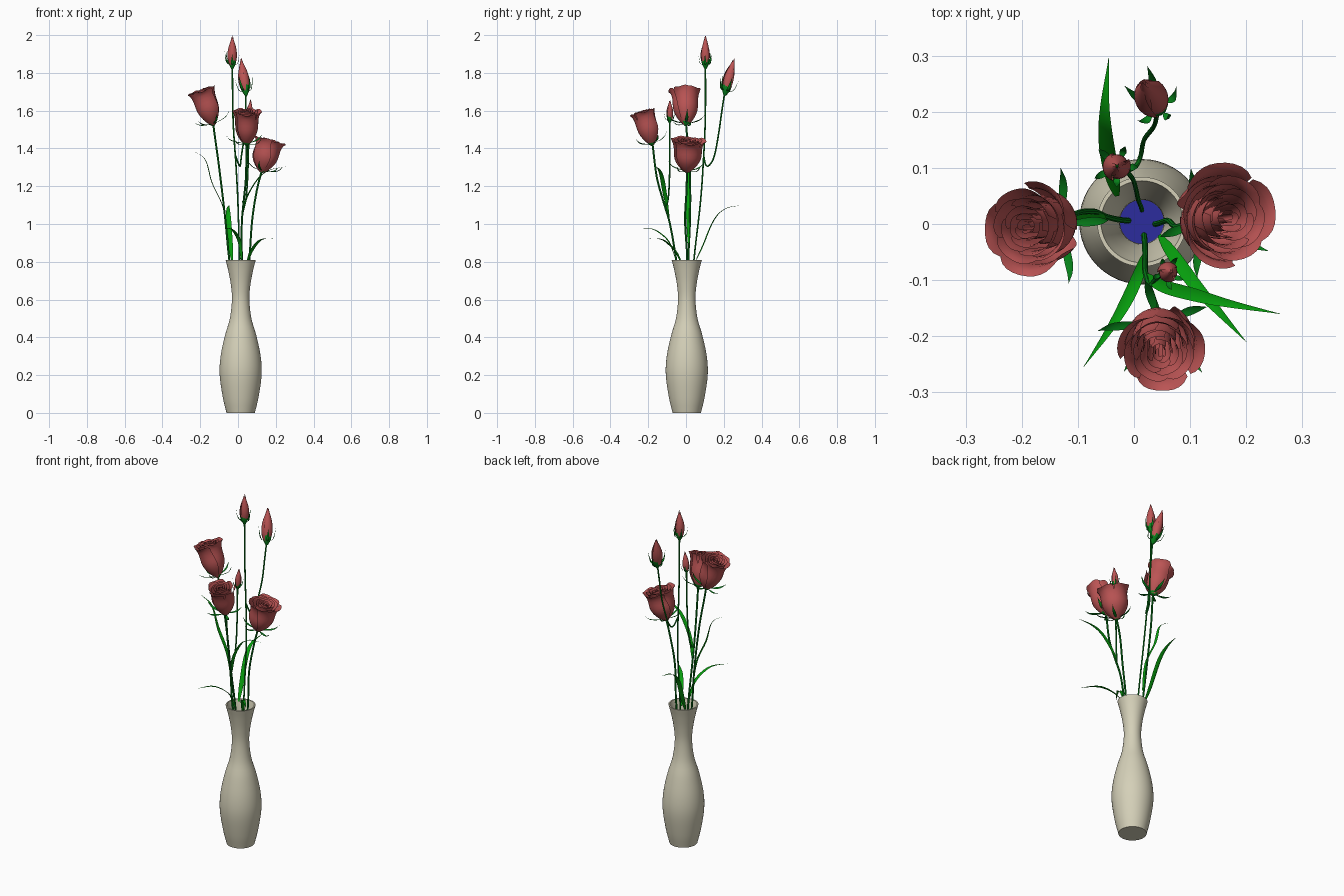
import bpy, bmesh, math, random
from mathutils import Vector, Matrix

if "Cube" in bpy.data.objects:
    bpy.data.objects.remove(bpy.data.objects["Cube"])

random.seed(4)


def material(name, rgb):
    m = bpy.data.materials.new(name)
    m.diffuse_color = (*rgb, 1)
    m.use_nodes = True
    m.node_tree.nodes["Principled BSDF"].inputs["Base Color"].default_value = m.diffuse_color
    return m


CLAY = material("clay", (0.66, 0.63, 0.48))
RED = material("petal_red", (0.5, 0.09, 0.09))
STEM = material("stem_green", (0.002, 0.22, 0.01))
LEAF = material("leaf_green", (0.002, 0.34, 0.004))
BLUE = material("water_blue", (0.025, 0.025, 0.34))


def finish(bm, name, mat):
    me = bpy.data.meshes.new(name)
    bm.to_mesh(me)
    bm.free()
    me.materials.append(mat)
    ob = bpy.data.objects.new(name, me)
    bpy.context.collection.objects.link(ob)
    return ob


def spline(pts, n=6):
    """Smooth path through points, n samples per span."""
    p = [Vector(q) for q in pts]
    p = [2 * p[0] - p[1]] + p + [2 * p[-1] - p[-2]]
    out = []
    for i in range(1, len(p) - 2):
        a, b, c, d = p[i - 1:i + 3]
        for k in range(n):
            t = k / n
            out.append(0.5 * (2 * b + (c - a) * t + (2 * a - 5 * b + 4 * c - d) * t * t
                              + (3 * b - a - 3 * c + d) * t ** 3))
    return out + [p[-2]]


def skin(bm, rows, closed=False):
    """Join equal-length rows of points with quads."""
    vs = [[bm.verts.new(p) for p in r] for r in rows]
    n = len(vs[0])
    for a, b in zip(vs, vs[1:]):
        for j in range(n if closed else n - 1):
            k = (j + 1) % n
            bm.faces.new((a[j], a[k], b[k], b[j]))
    return vs


def ring(r, z, n, c=(0, 0)):
    return [Vector((c[0] + r * math.cos(2 * math.pi * i / n),
                    c[1] + r * math.sin(2 * math.pi * i / n), z)) for i in range(n)]


def tube(bm, pts, r=0.006, n=8):
    path = spline(pts)
    rows = []
    for i, p in enumerate(path):
        t = (path[min(i + 1, len(path) - 1)] - path[max(i - 1, 0)]).normalized()
        s = Vector((0, 1, 0.1)).cross(t).normalized()
        u = t.cross(s)
        rows.append([p + r * (s * math.cos(2 * math.pi * k / n) + u * math.sin(2 * math.pi * k / n))
                     for k in range(n)])
    skin(bm, rows, True)


def blade(bm, pts, w, up=Vector((0, 0, 1)), n=6):
    """Pointed, slightly folded leaf along a path."""
    path = spline(pts, n)
    rows = []
    for i, p in enumerate(path):
        t = (path[min(i + 1, len(path) - 1)] - path[max(i - 1, 0)]).normalized()
        s = t.cross(up).normalized()
        f = i / (len(path) - 1)
        h = w * max(0.03, math.sin(math.pi * min(1, 0.08 + 0.92 * f ** 0.85)))
        lift = s.cross(t) * h * 0.3
        rows.append([p + s * h + lift, p, p - s * h + lift])
    skin(bm, rows)


# Vase: outer profile, then inner wall back down
C = (0.014, 0.004)
outer = spline([(0.075, 0, 0), (0.094, 0, 0.08), (0.111, 0, 0.2), (0.106, 0, 0.3), (0.083, 0, 0.41),
                (0.057, 0, 0.5), (0.046, 0, 0.6), (0.052, 0, 0.68), (0.066, 0, 0.755), (0.08, 0, 0.81)], 4)
bm = bmesh.new()
rows = [ring(p.x, p.z, 48, C) for p in outer]
rows += [ring(p.x - 0.007, max(p.z, 0.012), 48, C) for p in reversed(outer)]
vs = skin(bm, rows, True)
bm.faces.new(list(reversed(vs[0])))
bm.faces.new(vs[-1])
finish(bm, "vase", CLAY)

bm = bmesh.new()
bm.faces.new([bm.verts.new(p) for p in ring(0.041, 0.56, 32, C)])
finish(bm, "water", BLUE)


def frame(base, top):
    d = Vector(top) - Vector(base)
    return Matrix.Translation(base) @ d.to_track_quat('Z', 'Y').to_matrix().to_4x4(), d.length


def petal(bm, ang, half, R, H, flare, bud, nu=10, nt=10):
    rows = []
    for a in range(nt + 1):
        row = []
        for b in range(nu + 1):
            u = 2 * b / nu - 1
            t = a / nt * (1 - (0.13 if bud else 0.1) * abs(u) ** 3)
            if bud:
                r = R * max(0.04, math.sin(math.pi * min(1, 0.1 + 0.88 * t ** 0.9))) ** 0.9
                z = H * t
            else:
                c = max(0, (t - 0.65) / 0.35)
                r = R * (0.15 + 0.6 * math.sin(min(t / 0.5, 1) * math.pi / 2) ** 0.85
                         + 0.06 * t + flare * 0.22 * c ** 2)
                z = H * (t - 0.065 * flare * c ** 3 * (1 + 0.6 * math.cos(3 * u)))
            r *= 1 + 0.05 * u
            th = ang + half * u * (0.75 + 0.25 * math.sin(math.pi * min(1, t + 0.2)))
            row.append(Vector((r * math.cos(th), r * math.sin(th), z)))
        rows.append(row)
    skin(bm, rows)


def calyx(name, M, r, h, reach, lift, w):
    """Green cup with five curling sepals."""
    bm = bmesh.new()
    skin(bm, [ring(r * k, h * z, 12) for k, z in
              ((0.3, -0.2), (0.5, 0), (0.85, 0.35), (1, 0.75), (1.02, 1))], True)
    Z = Vector((0, 0, 1))
    for i in range(5):
        a = 2 * math.pi * i / 5 + random.uniform(0.2, 0.6)
        d = Vector((math.cos(a), math.sin(a), 0))
        k = random.uniform(0.9, 1.12)
        blade(bm, [d * r * 0.8 + Z * h * 0.3, d * (r + (reach - r) * 0.4) + Z * lift * 0.25,
                   d * (r + (reach - r) * 0.75) * k + Z * lift * 0.5, d * reach * k + Z * lift * k],
              w, Z, 4)
    bm.transform(M)
    finish(bm, name + "_calyx", STEM)


def rose(name, base, top, R):
    M, H = frame(base, top)
    bm = bmesh.new()
    n = 24
    for i in range(n):
        s = 1 - 0.92 * (i / (n - 1)) ** 0.9
        petal(bm, i * 2.4 + random.uniform(-0.15, 0.15), 1.0 + 0.5 * (1 - s), R * s,
              H * (1.07 - 0.02 * (1 - s) + random.uniform(-0.02, 0.02)), 0.4 + 0.6 * s, False)
    bm.transform(M)
    finish(bm, name, RED)
    calyx(name, M, 0.024, 0.022, 0.105, 0.05, 0.008)


def bud(name, base, top, R):
    M, H = frame(base, top)
    bm = bmesh.new()
    for i in range(5):
        petal(bm, i * 2.4, 1.3, R * (1 - 0.09 * i), H * (0.9 + 0.025 * i), 0, True)
    bm.transform(M)
    finish(bm, name, RED)
    calyx(name, M, R * 0.78, H * 0.24, R * 1.6, H * 0.45, R * 0.24)


# Three open roses and three buds
rose("left_rose", (-0.13, 0, 1.525), (-0.194, -0.005, 1.712), 0.086)
rose("right_rose", (0.125, 0.005, 1.275), (0.17, 0.012, 1.445), 0.096)
rose("front_rose", (0.045, -0.178, 1.42), (0.046, -0.23, 1.598), 0.079)
bud("top_bud", (-0.03, 0.103, 1.83), (-0.03, 0.103, 2.0), 0.026)
bud("back_bud", (0.042, 0.207, 1.69), (0.015, 0.256, 1.88), 0.031)
bud("small_bud", (0.058, -0.087, 1.54), (0.067, -0.085, 1.66), 0.019)

# Stems rising out of the vase neck
STEMS = {
    "left_stem": [(0.03, 0.01, 0.1), (-0.01, 0.006, 0.56), (-0.046, 0.012, 0.81), (-0.07, 0.022, 1.05),
                  (-0.1, 0.02, 1.3), (-0.122, 0.006, 1.46), (-0.132, 0, 1.535)],
    "right_stem": [(0, 0, 0.1), (0.038, 0, 0.56), (0.06, 0.006, 0.81), (0.075, -0.005, 1.02),
                   (0.1, 0.003, 1.18), (0.127, 0.005, 1.285)],
    "front_stem": [(0.01, 0.03, 0.1), (0.018, -0.02, 0.56), (0.02, -0.052, 0.81), (0.02, -0.085, 1.0),
                   (0.03, -0.12, 1.12), (0.042, -0.155, 1.25), (0.045, -0.178, 1.43)],
    "small_bud_stem": [(0.025, -0.118, 1.12), (0.032, -0.106, 1.098), (0.042, -0.095, 1.13),
                       (0.05, -0.088, 1.23), (0.055, -0.086, 1.38), (0.058, -0.087, 1.55)],
    "top_bud_stem": [(0.02, -0.02, 0.1), (0.014, 0.025, 0.56), (0.008, 0.042, 0.81), (0, 0.075, 1.1),
                     (-0.01, 0.09, 1.3), (-0.026, 0.102, 1.55), (-0.03, 0.103, 1.84)],
    "back_bud_stem": [(-0.012, 0.094, 1.36), (0.004, 0.104, 1.315), (0.012, 0.122, 1.31),
                      (0.018, 0.15, 1.36), (0.035, 0.173, 1.48), (0.04, 0.19, 1.6), (0.043, 0.207, 1.71)],
}
for name, pts in STEMS.items():
    bm = bmesh.new()
    tube(bm, pts, 0.0042 if "bud" in name else 0.0052)
    finish(bm, name, STEM)

# Long arching leaves
LEAVES = {
    "left_leaf": ([(-0.05, 0.012, 0.9), (-0.078, 0.01, 1.08), (-0.14, 0.01, 1.22),
                   (-0.175, 0.005, 1.34), (-0.24, 0, 1.39)], 0.012),
    "back_leaf": ([(-0.03, 0.05, 0.8), (-0.04, 0.09, 0.88), (-0.05, 0.15, 1.02),
                   (-0.052, 0.21, 1.08), (-0.045, 0.296, 1.1)], 0.014),
    "right_high_leaf": ([(0.02, -0.09, 1.03), (0.05, -0.11, 1.14), (0.11, -0.127, 1.24),
                         (0.17, -0.142, 1.285), (0.26, -0.16, 1.305)], 0.012),
    "right_low_leaf": ([(0.045, -0.02, 0.78), (0.07, -0.055, 0.85), (0.11, -0.11, 0.905),
                        (0.15, -0.155, 0.922), (0.2, -0.21, 0.92)], 0.012),
    "front_leaf": ([(0.018, -0.055, 0.81), (0.008, -0.09, 0.9), (-0.015, -0.14, 0.95),
                    (-0.045, -0.19, 0.975), (-0.09, -0.255, 0.975)], 0.011),
}
for name, (pts, w) in LEAVES.items():
    bm = bmesh.new()
    blade(bm, pts, w)
    finish(bm, name, LEAF)

# Smooth shading with crisp rims
bpy.ops.object.select_all(action='SELECT')
bpy.context.view_layer.objects.active = bpy.data.objects["vase"]
bpy.ops.object.shade_smooth_by_angle(angle=math.radians(40))
